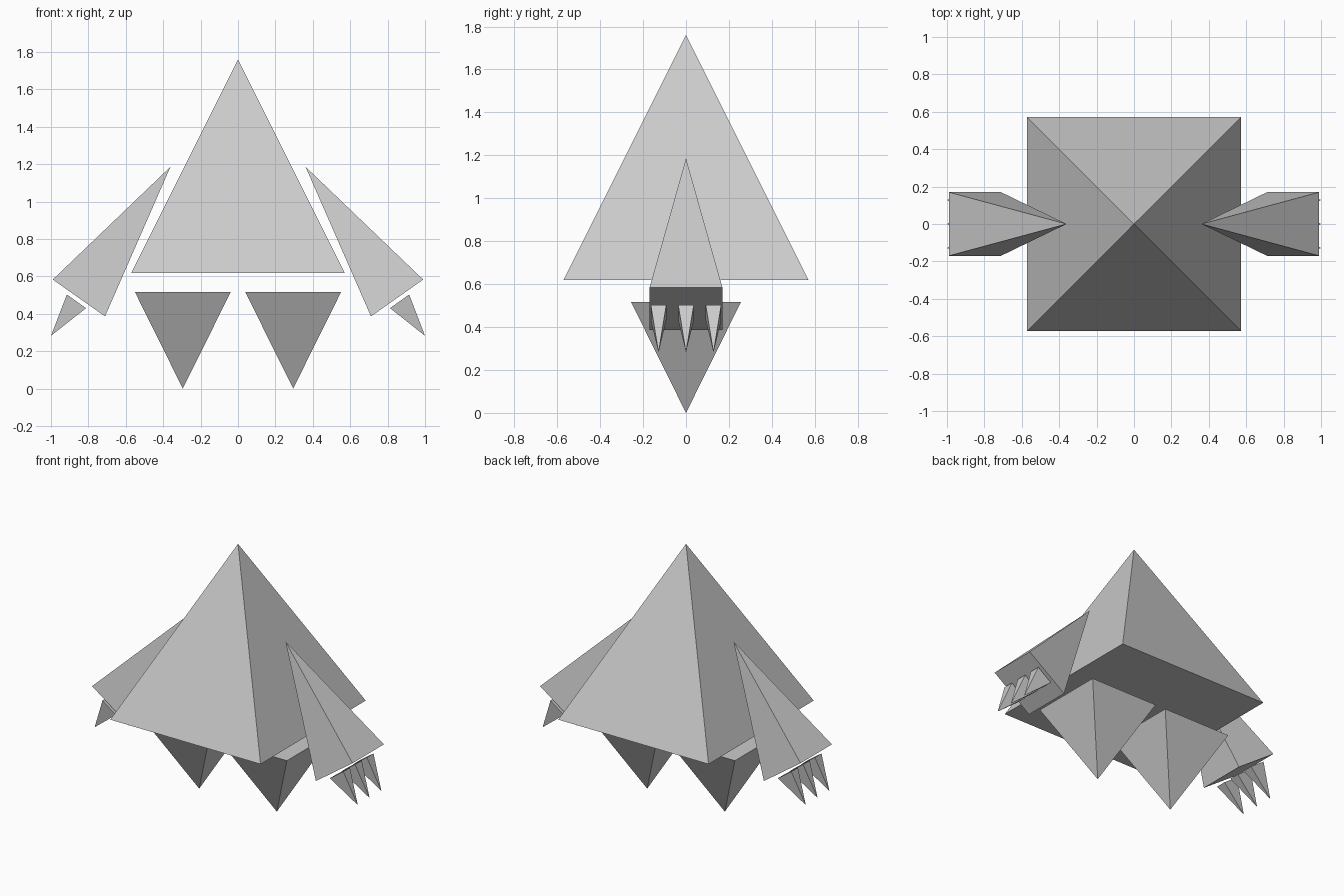
import bpy, bmesh

if "Cube" in bpy.data.objects:
    bpy.data.objects.remove(bpy.data.objects["Cube"])


def pyramid(name, inner, outer, half_y, apex, y=0.0):
    """Closed pyramid: base spans two (x, z) points and +-half_y; apex is (x, z)."""
    bm = bmesh.new()
    base = [bm.verts.new((x, y + s * half_y, z))
            for (x, z), s in ((inner, -1), (outer, -1), (outer, 1), (inner, 1))]
    tip = bm.verts.new((apex[0], y, apex[1]))
    bm.faces.new(base)
    for i in range(4):
        bm.faces.new((base[i], base[(i + 1) % 4], tip))
    bmesh.ops.recalc_face_normals(bm, faces=bm.faces[:])
    mesh = bpy.data.meshes.new(name)
    bm.to_mesh(mesh)
    bm.free()
    obj = bpy.data.objects.new(name, mesh)
    bpy.context.collection.objects.link(obj)
    return obj


def mirrored(obj):
    mod = obj.modifiers.new("mirror", 'MIRROR')
    mod.use_axis[0] = True
    mod.use_mirror_merge = False


# Large central body
pyramid("body", (-0.571, 0.618), (0.571, 0.618), 0.571, (0, 1.76))

# Inverted legs standing on their tips
mirrored(pyramid("legs", (0.039, 0.516), (0.551, 0.516), 0.256, (0.295, 0)))

# Slanted arms
mirrored(pyramid("arms", (0.711, 0.386), (0.99, 0.583), 0.17, (0.361, 1.186)))

# Three claws below each arm
for i in (-1, 0, 1):
    mirrored(pyramid(f"claws_{i + 2}", (0.813, 0.43), (0.915, 0.503),
                     0.036, (1.0, 0.282), y=i * 0.128))
